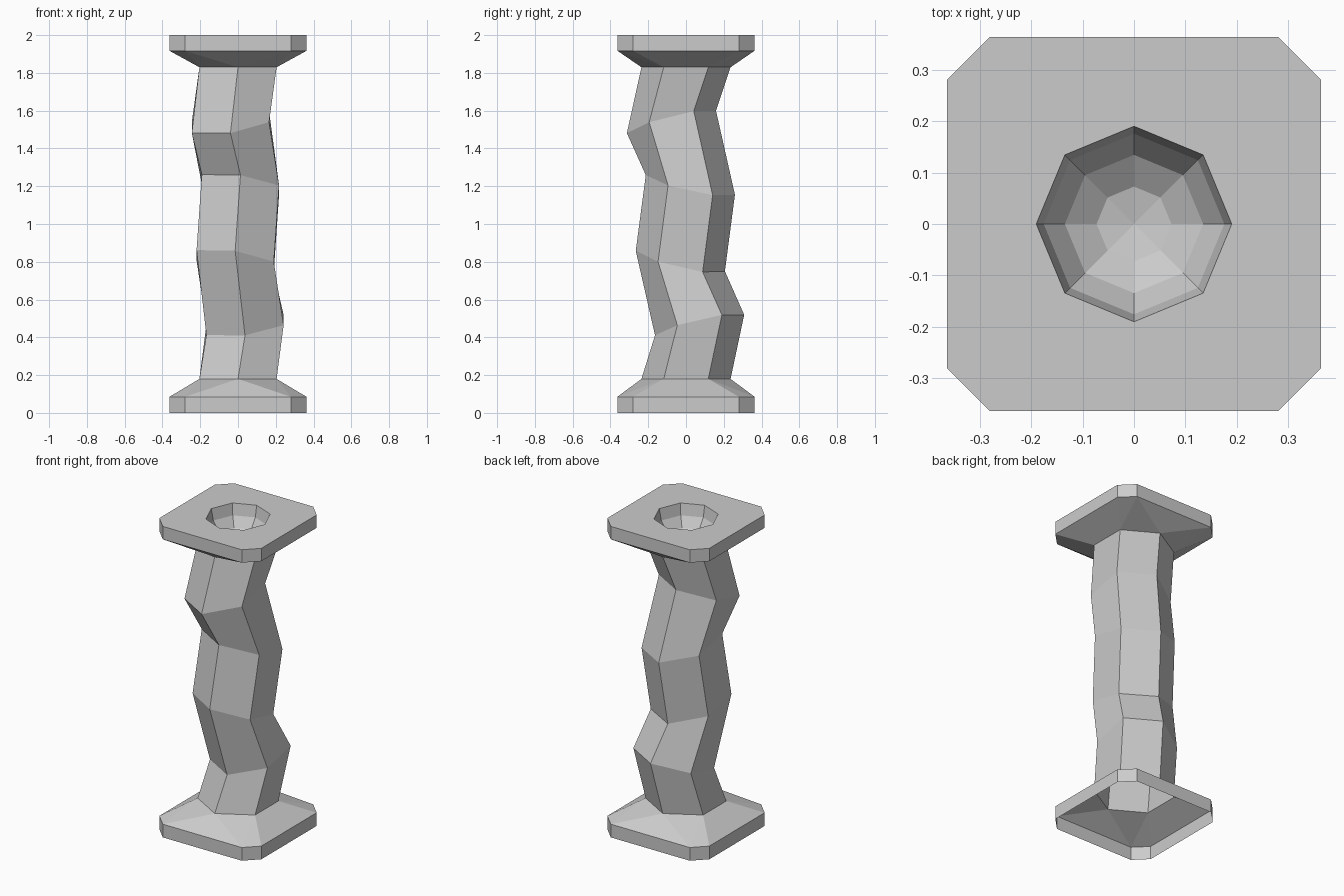
import bpy, bmesh
from math import cos, sin, radians

if "Cube" in bpy.data.objects:
    bpy.data.objects.remove(bpy.data.objects["Cube"])

bm = bmesh.new()


def octagon(z, a=0.363, b=0.281):
    """Square with clipped corners, counter-clockwise from the right front."""
    pts = [(a, -b), (a, b), (b, a), (-b, a), (-a, b), (-a, -b), (-b, -a), (b, -a)]
    return [bm.verts.new((x, y, z)) for x, y in pts]


def hexagon(cx, cy, z, tilt_x=0.0, tilt_y=0.0, r=0.236):
    """Shaft ring whose plane is tilted by the given slopes."""
    ring = []
    for i in range(6):
        t = radians(-30 + 60 * i)
        x, y = r * cos(t), r * sin(t)
        ring.append(bm.verts.new((cx + x, cy + y, z + tilt_x * x + tilt_y * y)))
    return ring


def bridge(lower, upper):
    n = len(lower)
    for i in range(n):
        j = (i + 1) % n
        bm.faces.new((lower[i], lower[j], upper[j], upper[i]))


def taper(o, h):
    """Slope between the clipped square and the six-sided shaft."""
    for side in ((0, 1), (4, 5)):
        a, b = side
        ha, hb = (0, 1) if a == 0 else (3, 4)
        bm.faces.new((o[a], o[b], h[hb], h[ha]))
    for a, b, c in ((1, 2, 1), (2, 3, 2), (3, 4, 3), (5, 6, 4), (6, 7, 5), (7, 0, 0)):
        bm.faces.new((o[a], o[b], h[c]))
    for a, b, c in ((2, 2, 1), (3, 3, 2), (6, 5, 4), (7, 0, 5)):
        bm.faces.new((o[a], h[b], h[c]))


# Base plinth, open underneath
foot, plinth = octagon(0.0), octagon(0.085)
bridge(foot, plinth)

# Zigzag shaft: centre x, centre y, height, slopes
rings = [hexagon(*p) for p in (
    (0, 0, 0.18),
    (0.037, 0.072, 0.465, 0.13, 0.23),
    (-0.015, -0.03, 0.804, -0.15, -0.23),
    (0.013, 0.023, 1.207, -0.14, -0.22),
    (-0.04, -0.077, 1.54, 0.14, 0.25),
    (0, 0, 1.83),
)]
taper(plinth, rings[0])
for low, high in zip(rings, rings[1:]):
    bridge(low, high)

# Capital
under, top = octagon(1.917), octagon(2.0)
taper(under, rings[-1])
bridge(under, top)

# Hemispherical bowl sunk into the top
R = 0.19
bowl = []
for k in range(4):
    p = radians(22.5 * k)
    bowl.append([bm.verts.new((R * cos(p) * cos(radians(45 * i)),
                               R * cos(p) * sin(radians(45 * i)),
                               2.0 - R * sin(p))) for i in range(8)])
for a, b in zip(bowl, bowl[1:]):
    bridge(a, b)
bottom = bm.verts.new((0, 0, 2.0 - R))
for i in range(8):
    bm.faces.new((bowl[-1][i], bowl[-1][(i + 1) % 8], bottom))

# Flat top face around the bowl
for i in range(8):
    j = (i + 1) % 8
    bm.faces.new((top[i], top[j], bowl[0][j]))
    bm.faces.new((top[i], bowl[0][j], bowl[0][i]))

bmesh.ops.recalc_face_normals(bm, faces=bm.faces[:])
mesh = bpy.data.meshes.new("zigzag_column")
bm.to_mesh(mesh)
bm.free()
bpy.context.collection.objects.link(bpy.data.objects.new("zigzag_column", mesh))
